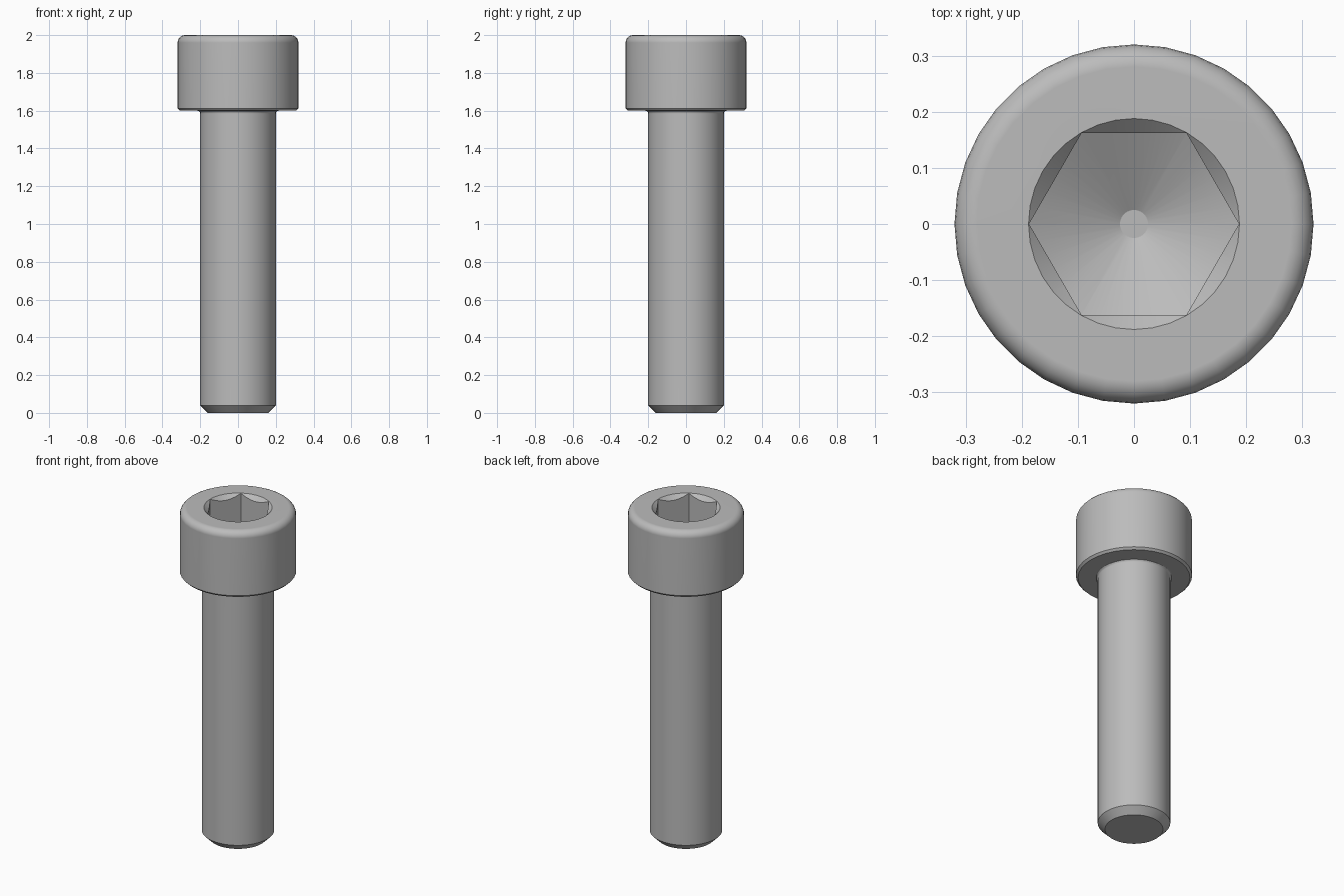
import bpy, bmesh, math

cube = bpy.data.objects.get("Cube")
if cube:
    bpy.data.objects.remove(cube, do_unlink=True)

SIDES = 36
HEX_R = 0.187       # corner radius of the socket
HEAD_R, SHANK_R = 0.32, 0.2
TOP, COLLAR = 2.0, 1.6

steel = bpy.data.materials.new("steel grey")
steel.use_nodes = True
GREY = (0.5, 0.5, 0.5, 1)
steel.diffuse_color = GREY
steel.node_tree.nodes["Principled BSDF"].inputs["Base Color"].default_value = GREY


def revolve(name, profile, sides=SIDES):
    """Closed solid from an (r, z) profile running axis to axis."""
    bm = bmesh.new()
    verts = [bm.verts.new((r, 0, z)) for r, z in profile]
    edges = [bm.edges.new(pair) for pair in zip(verts, verts[1:])]
    bmesh.ops.spin(bm, geom=verts + edges, cent=(0, 0, 0), axis=(0, 0, 1),
                   angle=math.tau, steps=sides)
    bmesh.ops.remove_doubles(bm, verts=bm.verts, dist=1e-5)
    bmesh.ops.recalc_face_normals(bm, faces=bm.faces)
    bmesh.ops.dissolve_limit(bm, angle_limit=0.01, verts=bm.verts, edges=bm.edges)
    mesh = bpy.data.meshes.new(name)
    bm.to_mesh(mesh)
    bm.free()
    mesh.materials.append(steel)
    obj = bpy.data.objects.new(name, mesh)
    bpy.context.collection.objects.link(obj)
    return obj


def arc(r, z, radius, start, end, steps=5):
    """Fillet points around (r, z), angles in degrees."""
    angles = [math.radians(start + (end - start) * i / steps) for i in range(steps + 1)]
    return [(r + radius * math.cos(a), z + radius * math.sin(a)) for a in angles]


def boolean(target, cutter, operation):
    mod = target.modifiers.new("cut", 'BOOLEAN')
    mod.object, mod.operation, mod.solver = cutter, operation, 'EXACT'
    with bpy.context.temp_override(object=target, active_object=target):
        bpy.ops.object.modifier_apply(modifier=mod.name)
    bpy.data.objects.remove(cutter, do_unlink=True)


# Shank with chamfered tip, neck fillet, and rounded cylindrical head
tip, neck, edge, lip = 0.04, 0.015, 0.04, 0.012
profile = [(0, 0), (SHANK_R - tip, 0), (SHANK_R, tip)]
profile += arc(SHANK_R + neck, COLLAR - neck, neck, 180, 90, 3)
profile += [(HEAD_R - lip, COLLAR), (HEAD_R, COLLAR + lip)]
profile += arc(HEAD_R - edge, TOP - edge, edge, 0, 90)
profile += [(0, TOP)]
screw = revolve("socket_head_screw", profile)

# Hexagonal socket with a drilled conical floor
floor, flat, reach = 1.7, 0.025, 0.3
socket = revolve("hex_socket", [(0, 1.5), (HEX_R, 1.5), (HEX_R, 2.1), (0, 2.1)], 6)
drill = revolve("drill_tip", [(0, floor), (flat, floor),
                              (reach, floor + (reach - flat) * math.tan(math.radians(30))),
                              (reach, 2.2), (0, 2.2)])
boolean(socket, drill, 'INTERSECT')
boolean(screw, socket, 'DIFFERENCE')

# Conical lead-in around the socket mouth
rim = HEX_R + 0.001
lead_in = revolve("lead_in", [(0, TOP - rim), (rim + 0.05, TOP + 0.05), (0, TOP + 0.05)])
boolean(screw, lead_in, 'DIFFERENCE')

# Smooth rounds, crisp edges
bpy.ops.object.select_all(action='DESELECT')
screw.select_set(True)
bpy.context.view_layer.objects.active = screw
bpy.ops.object.shade_smooth_by_angle(angle=math.radians(30))
weighted = screw.modifiers.new("even shading", 'WEIGHTED_NORMAL')
weighted.keep_sharp = True
